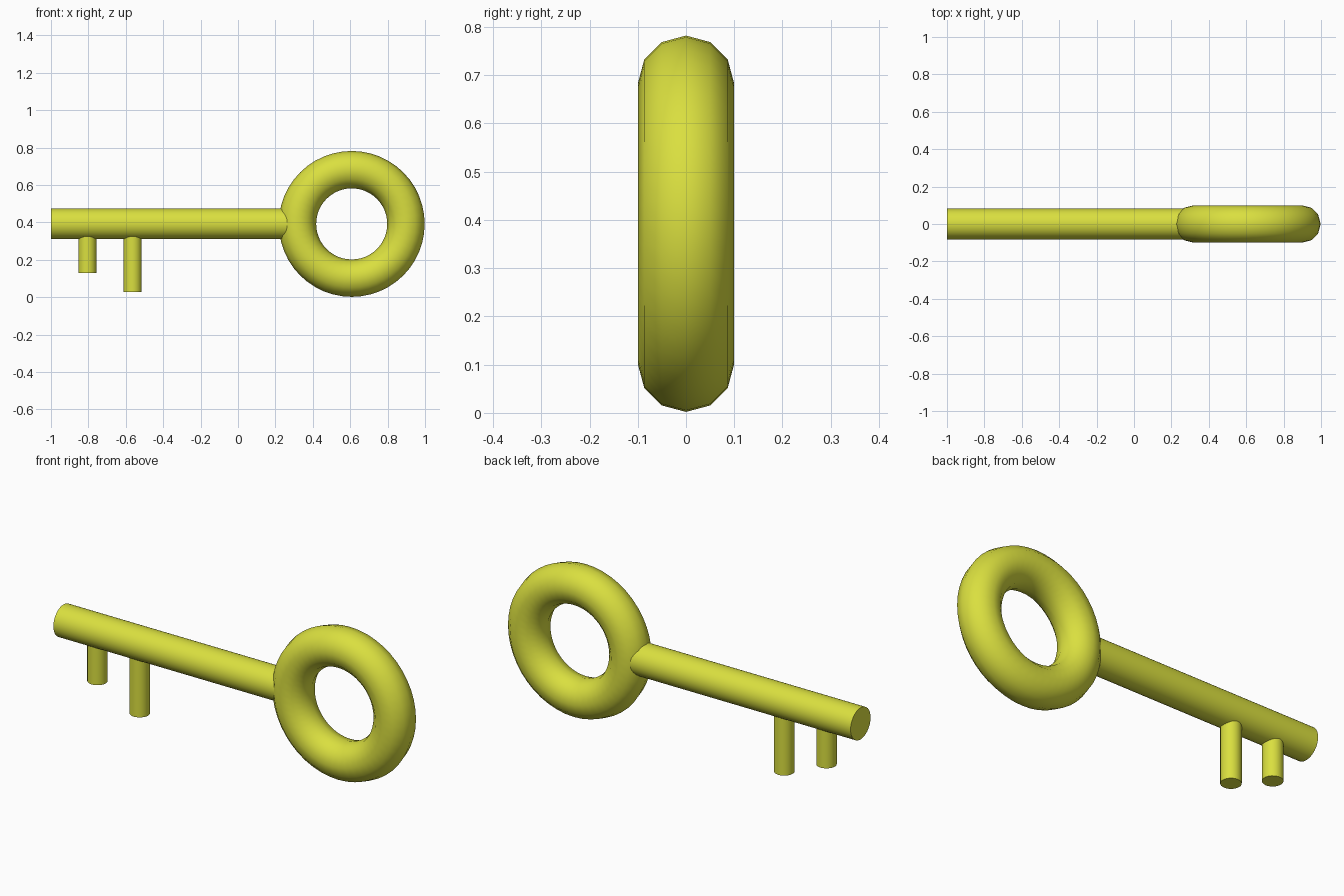
import bpy
import math

if "Cube" in bpy.data.objects:
    bpy.data.objects.remove(bpy.data.objects["Cube"])

gold = bpy.data.materials.new("yellow_metal")
gold.diffuse_color = (0.70, 0.74, 0.05, 1)
gold.use_nodes = True
gold.node_tree.nodes["Principled BSDF"].inputs["Base Color"].default_value = gold.diffuse_color

AXIS_Z = 0.392  # height of the key's centre line


def finish(name):
    obj = bpy.context.object
    obj.name = name
    obj.data.materials.append(gold)
    bpy.ops.object.shade_smooth_by_angle(angle=math.radians(40))


def rod(name, radius, length, location, rotation=(0, 0, 0)):
    bpy.ops.mesh.primitive_cylinder_add(vertices=32, radius=radius, depth=length,
                                        location=location, rotation=rotation)
    finish(name)


# Ring handle, standing upright and facing the front
bpy.ops.mesh.primitive_torus_add(major_segments=48, minor_segments=12,
                                 major_radius=0.29, minor_radius=0.1,
                                 location=(0.608, 0, AXIS_Z),
                                 rotation=(math.pi / 2, 0, 0))
finish("ring_handle")

# Shaft, running from the tip into the ring
x0, x1 = -1.0, 0.31
rod("shaft", 0.082, x1 - x0, ((x0 + x1) / 2, 0, AXIS_Z), (0, math.pi / 2, 0))

# Two teeth hanging below the shaft
for name, x, bottom in (("short_tooth", -0.805, 0.13), ("long_tooth", -0.563, 0.028)):
    rod(name, 0.048, AXIS_Z - bottom, (x, 0, (AXIS_Z + bottom) / 2))
